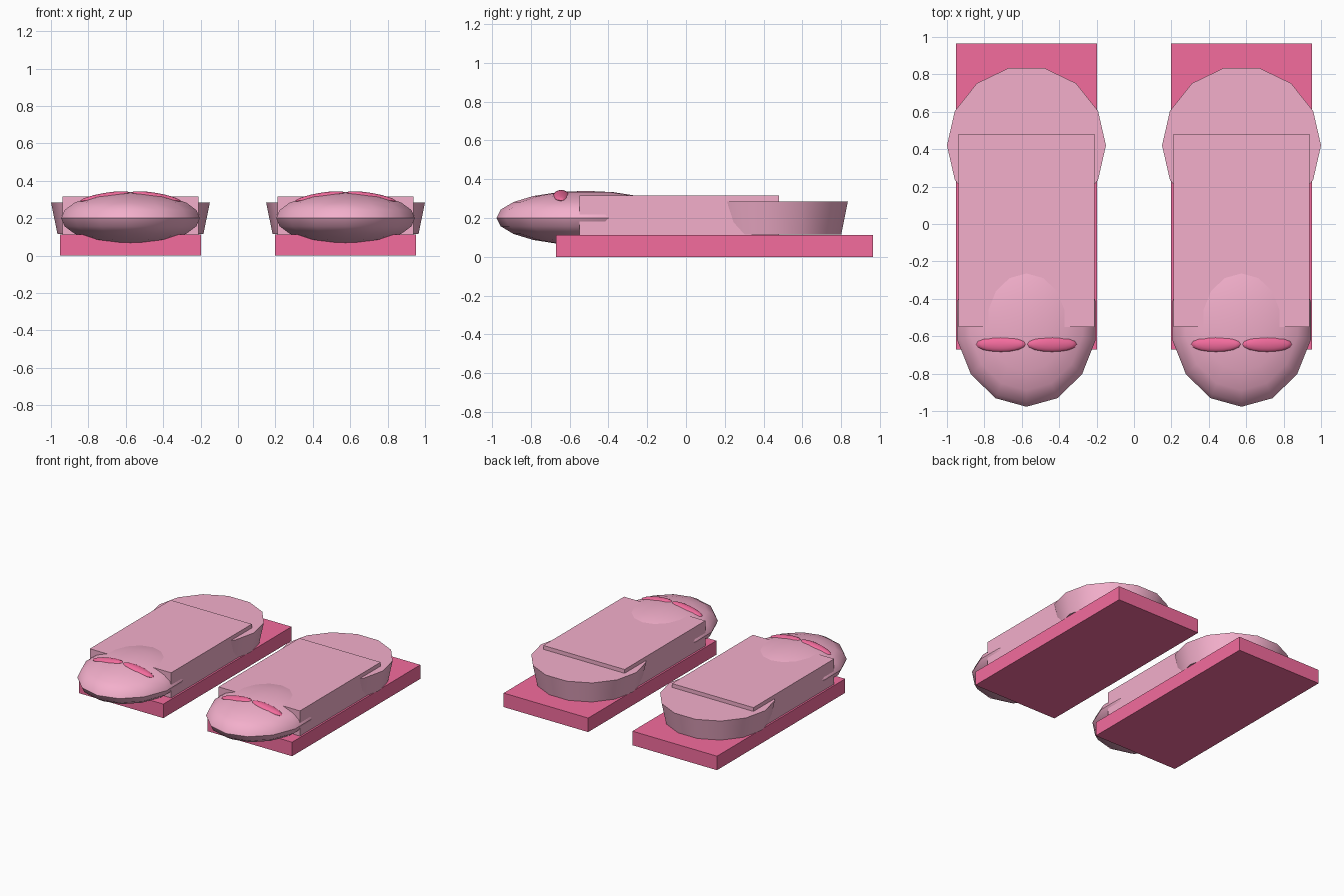
import bpy, math

if "Cube" in bpy.data.objects:
    bpy.data.objects.remove(bpy.data.objects["Cube"])


def material(name, color):
    m = bpy.data.materials.new(name)
    m.diffuse_color = (*color, 1)
    m.use_nodes = True
    m.node_tree.nodes["Principled BSDF"].inputs["Base Color"].default_value = m.diffuse_color
    return m


PALE = material("pale_pink", (0.90, 0.43, 0.60))
DEEP = material("deep_pink", (0.90, 0.15, 0.34))


def finish(name, mat, smooth=True):
    o = bpy.context.object
    o.name = name
    o.data.materials.append(mat)
    bpy.ops.object.transform_apply(location=False, rotation=True, scale=True)
    if smooth:
        bpy.ops.object.shade_smooth_by_angle(angle=math.radians(40))
    return o


def box(name, mat, x, y0, y1, z0, z1, width):
    bpy.ops.mesh.primitive_cube_add(size=1, location=(x, (y0 + y1) / 2, (z0 + z1) / 2))
    bpy.context.object.scale = (width, y1 - y0, z1 - z0)
    return finish(name, mat, False)


def ellipsoid(name, mat, loc, radii, segments, rings, tilt=0):
    bpy.ops.mesh.primitive_uv_sphere_add(segments=segments, ring_count=rings, location=loc)
    o = bpy.context.object
    o.scale = radii
    o.rotation_euler = (0, tilt, 0)
    return finish(name, mat)


for side, x in (("right", -0.575), ("left", 0.575)):
    # Flat sole and slab-shaped upper
    box(f"{side}_sole", DEEP, x, -0.67, 0.965, 0, 0.113, 0.755)
    box(f"{side}_upper", PALE, x, -0.55, 0.48, 0.113, 0.316, 0.726)

    # Rounded toe
    ellipsoid(f"{side}_toe", PALE, (x, -0.517, 0.20), (0.38, 0.46, 0.14), 14, 10)

    # Flared heel cup, a corner facing each side
    bpy.ops.mesh.primitive_cone_add(vertices=14, radius1=0.39, radius2=0.425, depth=0.17,
                                    location=(x, 0.42, 0.2),
                                    rotation=(0, 0, math.pi / 2))
    finish(f"{side}_heel", PALE)

    # Pair of slim ovals on the toe, dropping outwards
    for s in (-1, 1):
        ellipsoid(f"{side}_toe_oval", DEEP, (x + s * 0.137, -0.643, 0.313),
                  (0.134, 0.042, 0.022), 16, 10, s * 0.17)
